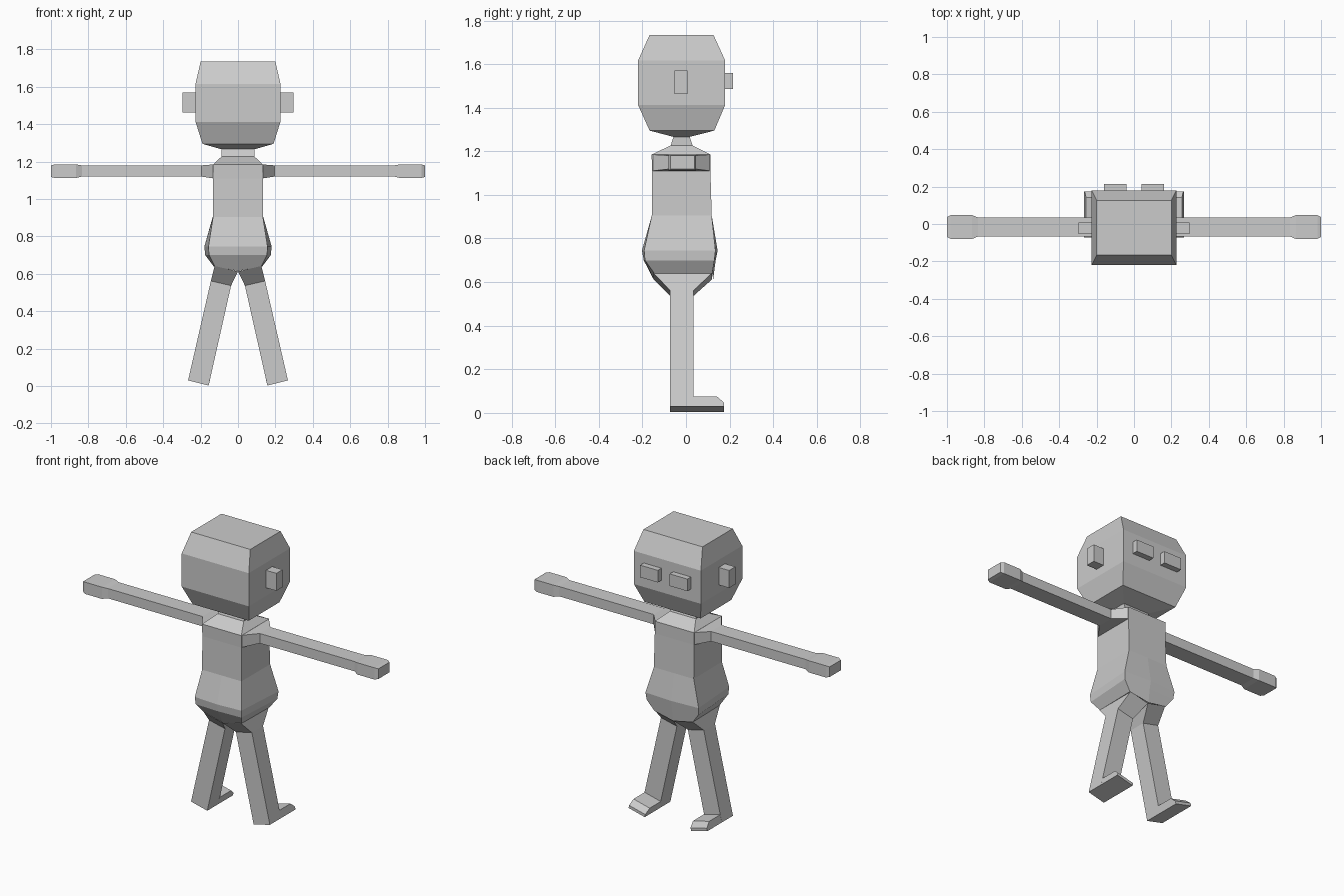
import bpy
import bmesh

cube = bpy.data.objects.get("Cube")
if cube:
    bpy.data.objects.remove(cube, do_unlink=True)

grey = bpy.data.materials.new("plain_grey")
grey.use_nodes = True
colour = (0.6, 0.6, 0.6, 1)
grey.diffuse_color = colour
grey.node_tree.nodes["Principled BSDF"].inputs["Base Color"].default_value = colour


def loft(name, rings, mirrored=False):
    """Skin a list of equal-length point rings and cap both ends."""
    bm = bmesh.new()
    loops = [[bm.verts.new(p) for p in ring] for ring in rings]
    for a, b in zip(loops, loops[1:]):
        for i in range(len(a)):
            j = (i + 1) % len(a)
            bm.faces.new((a[i], a[j], b[j], b[i]))
    bm.faces.new(loops[0])
    bm.faces.new(loops[-1])
    bmesh.ops.recalc_face_normals(bm, faces=bm.faces)
    mesh = bpy.data.meshes.new(name)
    bm.to_mesh(mesh)
    bm.free()
    mesh.materials.append(grey)
    obj = bpy.data.objects.new(name, mesh)
    bpy.context.collection.objects.link(obj)
    if mirrored:
        mod = obj.modifiers.new("mirror", "MIRROR")
        mod.use_mirror_merge = False
    return obj


def level(z, w, y0, y1):
    """Horizontal rectangle, symmetric in x."""
    return [(-w, y0, z), (w, y0, z), (w, y1, z), (-w, y1, z)]


def upright(x, y0, y1, z0, z1):
    """Vertical rectangle facing along x."""
    return [(x, y0, z0), (x, y1, z0), (x, y1, z1), (x, y0, z1)]


def slab(name, x0, x1, y0, y1, z0, z1):
    loft(name, [upright(x0, y0, y1, z0, z1), upright(x1, y0, y1, z0, z1)], True)


# Head: a box with bevelled crown and jaw
loft("head", [level(*r) for r in (
    (1.266, 0.088, -0.057, 0.016), (1.295, 0.19, -0.167, 0.13),
    (1.413, 0.227, -0.22, 0.18), (1.616, 0.227, -0.22, 0.18),
    (1.734, 0.2, -0.167, 0.126))])
slab("ear", 0.22, 0.297, -0.053, 0.007, 1.463, 1.57)
slab("eye", 0.04, 0.16, 0.17, 0.215, 1.486, 1.56)

# Neck flaring into the shoulders
loft("neck", [level(*r) for r in (
    (1.185, 0.133, -0.158, 0.112), (1.227, 0.088, -0.07, 0.03),
    (1.268, 0.088, -0.057, 0.016))])


# Torso: six-sided rings, with a centre point bulging front and back
def torso_ring(z, wf, wb, y0, y1, bulge=0.0, drop=0.0):
    return [(-wf, y0, z), (0, y0 - bulge, z - drop), (wf, y0, z),
            (wb, y1, z), (0, y1 + bulge, z - drop), (-wb, y1, z)]


loft("torso", [torso_ring(*r) for r in (
    (0.64, 0.125, 0.13, -0.145, 0.12, 0.005, 0.025),
    (0.7, 0.155, 0.175, -0.188, 0.13, 0.006),
    (0.745, 0.158, 0.18, -0.192, 0.135, 0.01),
    (0.905, 0.133, 0.135, -0.157, 0.118),
    (1.11, 0.133, 0.133, -0.155, 0.112),
    (1.185, 0.133, 0.133, -0.158, 0.112))])

# Arms: wide shoulder, thin arm, block hand
loft("arm", [upright(*r) for r in (
    (0.13, -0.155, 0.112, 1.11, 1.185), (0.195, -0.067, 0.035, 1.12, 1.18),
    (0.835, -0.067, 0.035, 1.12, 1.18), (0.865, -0.08, 0.047, 1.113, 1.185),
    (0.98, -0.08, 0.047, 1.113, 1.185), (1.0, -0.07, 0.038, 1.118, 1.18))], True)


# Legs: hip wedge tapering into a slanted square leg
def leg_ring(inner, outer, y0, y1):
    return [(inner[0], y0, inner[1]), (outer[0], y0, outer[1]),
            (outer[0], y1, outer[1]), (inner[0], y1, inner[1])]


loft("leg", [leg_ring(*r) for r in (
    ((0, 0.613), (0.125, 0.642), -0.15, 0.12),
    ((0.037, 0.537), (0.145, 0.562), -0.073, 0.035),
    ((0.157, 0.003), (0.267, 0.03), -0.073, 0.035))], True)


# Feet: sole follows the slant of the leg, toe tip is chamfered
def foot_ring(y, height):
    lean = 0.237 * height
    return [(0.157, y, 0.003), (0.267, y, 0.03),
            (0.267 - lean, y, 0.03 + height), (0.157 - lean, y, 0.003 + height)]


loft("foot", [foot_ring(*r) for r in (
    (0.03, 0.045), (0.142, 0.045), (0.175, 0.017))], True)
